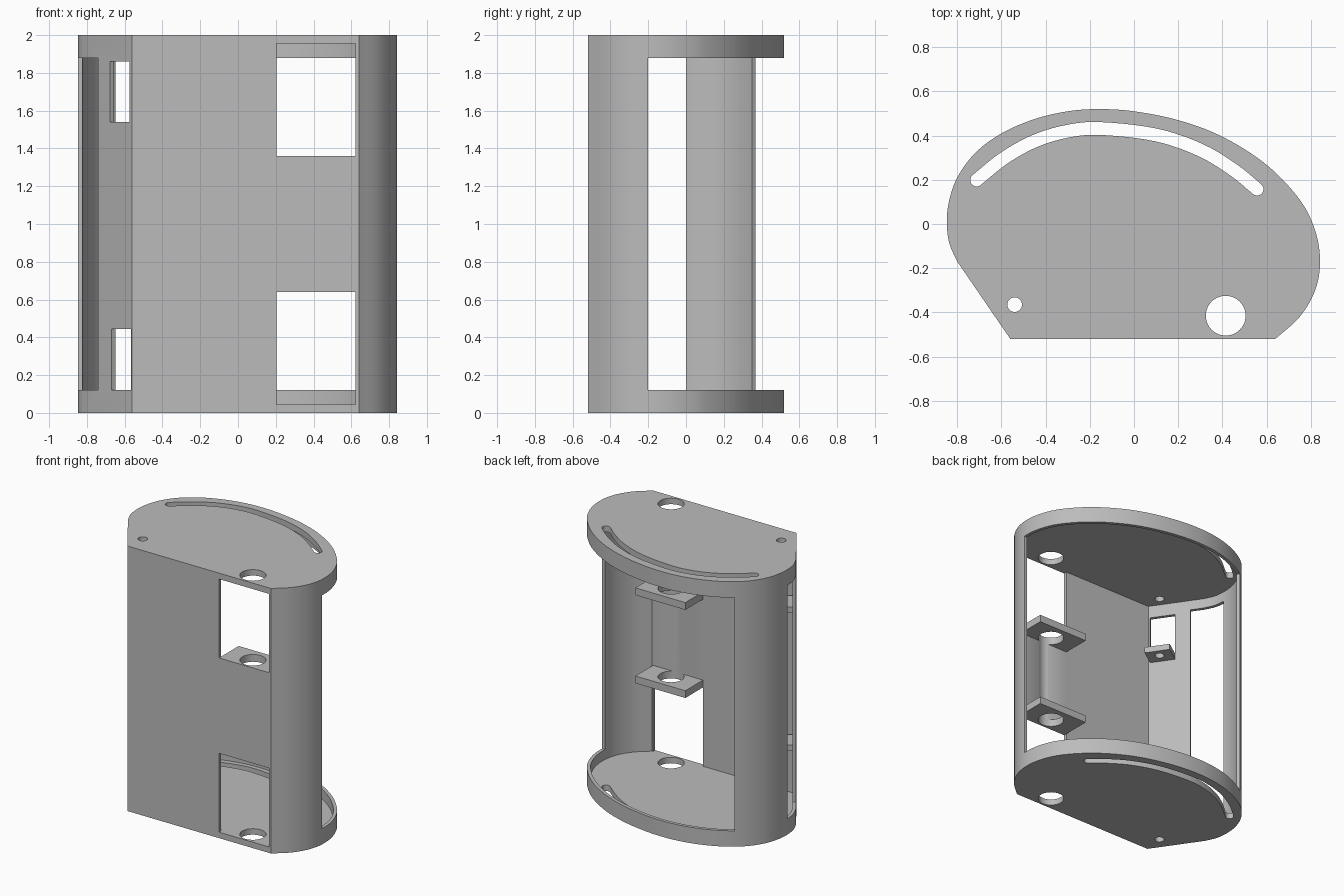
import bpy, bmesh, math
from mathutils import Vector

if "Cube" in bpy.data.objects:
    bpy.data.objects.remove(bpy.data.objects["Cube"])

grey = bpy.data.materials.new("plain grey")
grey.diffuse_color = (0.5, 0.5, 0.5, 1)
grey.use_nodes = True
grey.node_tree.nodes["Principled BSDF"].inputs["Base Color"].default_value = grey.diffuse_color


def spline(pts, n):
    """Catmull-Rom curve through 2D points."""
    p = [Vector(q) for q in pts]
    p = [2 * p[0] - p[1]] + p + [2 * p[-1] - p[-2]]
    out = []
    for i in range(1, len(p) - 2):
        a, b, c, d = p[i - 1:i + 3]
        for k in range(n):
            t = k / n
            out.append(0.5 * (2 * b + (c - a) * t + (2 * a - 5 * b + 4 * c - d) * t * t
                              + (3 * b - a - 3 * c + d) * t ** 3))
    return out + [p[-2]]


def inset(poly, t):
    """Offset a counterclockwise outline inwards."""
    out = []
    for i, p in enumerate(poly):
        e1 = (p - poly[i - 1]).normalized()
        e2 = (poly[(i + 1) % len(poly)] - p).normalized()
        n1, n2 = Vector((-e1.y, e1.x)), Vector((-e2.y, e2.x))
        out.append(p + (n1 + n2) * t / (1 + n1.dot(n2)))
    return out


def prism(name, poly, z0, z1):
    bm = bmesh.new()
    f = bm.faces.new([bm.verts.new((p[0], p[1], z0)) for p in poly])
    r = bmesh.ops.extrude_face_region(bm, geom=[f])
    bmesh.ops.translate(bm, vec=(0, 0, z1 - z0),
                        verts=[v for v in r["geom"] if isinstance(v, bmesh.types.BMVert)])
    bmesh.ops.recalc_face_normals(bm, faces=bm.faces)
    me = bpy.data.meshes.new(name)
    bm.to_mesh(me)
    bm.free()
    me.materials.append(grey)
    ob = bpy.data.objects.new(name, me)
    bpy.context.collection.objects.link(ob)
    return ob


def combine(body, tool, op):
    m = body.modifiers.new(op, 'BOOLEAN')
    m.operation, m.solver, m.object = op, 'EXACT', tool
    bpy.context.view_layer.objects.active = body
    bpy.ops.object.modifier_apply(modifier=m.name)
    bpy.data.objects.remove(tool)


def rect(x0, x1, y0, y1):
    return [(x0, y0), (x1, y0), (x1, y1), (x0, y1)]


def circle(x, y, r, n=48):
    return [(x + r * math.cos(2 * math.pi * i / n), y + r * math.sin(2 * math.pi * i / n))
            for i in range(n)]


# Outer outline: curved back and sides, flat front, angled front left side
corner = Vector((-0.56, -0.52))
outline = spline([(0.64, -0.52), (0.75, -0.42), (0.82, -0.3), (0.842, -0.17), (0.82, -0.03),
                  (0.75, 0.11), (0.6, 0.268), (0.4, 0.395), (0.2, 0.47), (0, 0.51),
                  (-0.16, 0.52), (-0.3, 0.51), (-0.45, 0.475), (-0.6, 0.41), (-0.72, 0.32),
                  (-0.8, 0.21), (-0.838, 0.1), (-0.847, 0.0), (-0.835, -0.09),
                  (-0.8, -0.17)], 7) + [corner]
along = (Vector((-0.8, -0.17)) - corner).normalized()
inward = Vector((along.y, -along.x))


def side_rect(s0, s1, d0, d1):
    """Rectangle aligned with the angled side."""
    return [corner + along * s + inward * d for s, d in ((s0, d0), (s1, d0), (s1, d1), (s0, d1))]


# Hollow shell with end plates
body = prism("housing", outline, 0, 2)
combine(body, prism("cavity", inset(outline, 0.025), 0.045, 1.955), 'DIFFERENCE')

# Back opening and tall slot on the left, leaving the end rims
back = [(0.7, -0.2), (1, -0.2), (1, 0.8), (-0.95, 0.8), (-0.59, 0.26)]
left = [(-0.66, -0.2), (-0.9, -0.367), (-1.1, -0.367), (-1.1, 0), (-0.7, 0)]
for poly in (back, left):
    combine(body, prism("opening", poly, 0.12, 1.88), 'DIFFERENCE')

# Large front windows and small angled-side windows
for poly, z0, z1 in ((rect(0.205, 0.622, -0.7, -0.47), 0.045, 0.64),
                     (rect(0.205, 0.622, -0.7, -0.47), 1.36, 1.955),
                     (side_rect(0.012, 0.195, -0.1, 0.035), 0.12, 0.445),
                     (side_rect(0.026, 0.21, -0.1, 0.035), 1.54, 1.86)):
    combine(body, prism("window", poly, z0, z1), 'DIFFERENCE')

# Inner shelves beside the windows
for poly, z0, z1 in ((rect(0.205, 0.622, -0.505, -0.285), 0.64, 0.695),
                     (rect(0.205, 0.622, -0.505, -0.285), 1.305, 1.36),
                     (side_rect(0.026, 0.195, 0.012, 0.17), 0.445, 0.49),
                     (side_rect(0.026, 0.21, 0.012, 0.17), 1.495, 1.54)):
    combine(body, prism("shelf", poly, z0, z1), 'UNION')

# Through holes
for x, y, r in ((0.415, -0.415, 0.09), (-0.54, -0.365, 0.033)):
    combine(body, prism("hole", circle(x, y, r), -0.1, 2.1), 'DIFFERENCE')

# Curved slot in both end plates
mid = spline([(-0.712, 0.199), (-0.59, 0.297), (-0.45, 0.375), (-0.3, 0.42), (-0.15, 0.432),
              (0.1, 0.403), (0.3, 0.335), (0.45, 0.245), (0.557, 0.158)], 5)
half = 0.029
sides = [[], []]
for i, p in enumerate(mid):
    t = (mid[min(i + 1, len(mid) - 1)] - mid[max(i - 1, 0)]).normalized()
    n = Vector((-t.y, t.x)) * half
    sides[0].append(p + n)
    sides[1].append(p - n)


def cap(c, start):
    """Half circle turning clockwise from start around c."""
    a = math.atan2(start.y - c.y, start.x - c.x)
    return [c + half * Vector((math.cos(a - math.pi * k / 10), math.sin(a - math.pi * k / 10)))
            for k in range(1, 10)]


slot = sides[0] + cap(mid[-1], sides[0][-1]) + sides[1][::-1] + cap(mid[0], sides[1][0])
for z0, z1 in ((-0.1, 0.08), (1.92, 2.1)):
    combine(body, prism("slot", slot, z0, z1), 'DIFFERENCE')

# Smooth curves, sharp edges
bpy.ops.object.select_all(action='DESELECT')
body.select_set(True)
bpy.context.view_layer.objects.active = body
bpy.ops.object.shade_smooth_by_angle(angle=math.radians(30))
